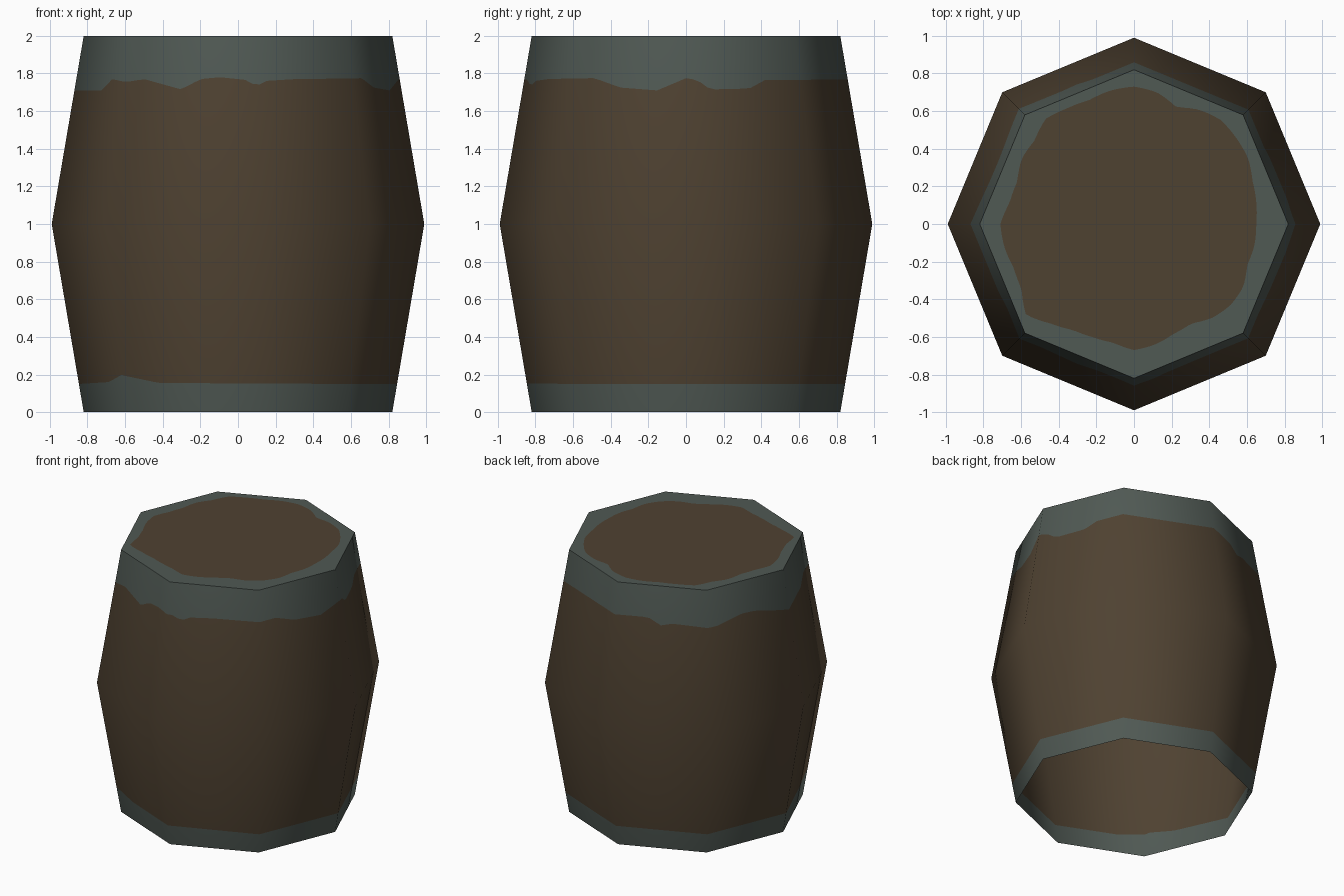
import bpy, bmesh, math
from mathutils import Vector

if "Cube" in bpy.data.objects:
    bpy.data.objects.remove(bpy.data.objects["Cube"])

SIDES, SUB = 8, 16
COLS = SIDES * SUB
R_END, R_MID = 0.82, 0.99


def material(name, rgb):
    m = bpy.data.materials.new(name)
    m.diffuse_color = (*rgb, 1)
    m.use_nodes = True
    m.node_tree.nodes["Principled BSDF"].inputs["Base Color"].default_value = m.diffuse_color
    return m


wood = material("dark wood", (0.078, 0.054, 0.031))
iron = material("grey green iron", (0.080, 0.100, 0.088))


def lerp_table(table, t):
    for (a, va), (b, vb) in zip(table, table[1:]):
        if a <= t <= b:
            return va + (vb - va) * (t - a) / (b - a)
    return table[-1][1]


# ragged hoop edges: (facet position around the barrel, height)
UPPER = [(0, 1.71), (.56, 1.71), (.76, 1.77), (1.03, 1.755), (1.18, 1.77), (1.51, 1.715),
         (1.67, 1.77), (1.84, 1.78), (2.08, 1.765), (2.16, 1.73), (2.23, 1.76), (2.5, 1.77),
         (3.2, 1.775), (3.43, 1.725), (3.75, 1.71), (4, 1.775), (4.1, 1.765), (4.21, 1.715),
         (4.55, 1.72), (4.69, 1.765), (6.36, 1.77), (6.5, 1.72), (6.62, 1.74), (7.12, 1.73),
         (7.42, 1.77), (7.6, 1.765), (7.83, 1.73), (8, 1.71)]
LOWER = [(0, .15), (.65, .16), (.95, .20), (1.3, .155), (3, .15), (8, .15)]
# radius of the wooden lid patch every 10 degrees
LID = [.65, .66, .67, .70, .71, .72, .70, .66, .71, .73, .72, .70, .71, .73, .69, .69, .66, .67,
       .71, .70, .68, .69, .75, .69, .65, .64, .64, .67, .65, .62, .61, .65, .67, .67, .64, .65]


def ring_point(t, z):
    """Point on the octagonal barrel at facet position t and height z."""
    r = R_END + (R_MID - R_END) * (1 - abs(z - 1))
    i, f = int(t), t - int(t)
    c = [Vector((math.cos(a), math.sin(a), 0)) * r
         for a in (math.pi + math.tau * k / SIDES for k in (i, i + 1))]
    return c[0].lerp(c[1], f) + Vector((0, 0, z))


def make_object(name, bm):
    me = bpy.data.meshes.new(name)
    bm.to_mesh(me)
    bm.free()
    me.materials.append(wood)
    me.materials.append(iron)
    ob = bpy.data.objects.new(name, me)
    bpy.context.collection.objects.link(ob)
    return ob


# barrel wall, open underneath, with a hoop at each end
bm = bmesh.new()
cols = []
for k in range(COLS):
    t = k / SUB
    zs = (0, lerp_table(LOWER, t), 1, lerp_table(UPPER, t), 2)
    cols.append([bm.verts.new(ring_point(t, z)) for z in zs])
for k in range(COLS):
    a, b = cols[k], cols[(k + 1) % COLS]
    for j in range(4):
        f = bm.faces.new((a[j], b[j], b[j + 1], a[j + 1]))
        f.smooth = True
        f.material_index = 1 if j in (0, 3) else 0
wall = make_object("barrel_wall", bm)
# round shading carried across the eight flat facets
normals = []
for v in wall.data.vertices:
    n = Vector((v.co.x, v.co.y, 0)).normalized()
    n.z = (R_MID - R_END) * (v.co.z - 1)
    normals.append(n.normalized())
wall.data.normals_split_custom_set_from_vertices(normals)

# flat lid: wooden patch inside an iron rim
bm = bmesh.new()
centre = bm.verts.new((0, 0, 2))
rim, patch = [], []
for k in range(COLS):
    p = ring_point(k / SUB, 2)
    u = (math.degrees(math.atan2(p.y, p.x)) % 360) / 10
    i = int(u)
    r = LID[i % 36] + (LID[(i + 1) % 36] - LID[i % 36]) * (u - i)
    d = Vector((p.x, p.y, 0)).normalized() * r
    rim.append(bm.verts.new(p))
    patch.append(bm.verts.new((d.x, d.y, 2)))
for k in range(COLS):
    n = (k + 1) % COLS
    bm.faces.new((rim[k], rim[n], patch[n], patch[k])).material_index = 1
    bm.faces.new((patch[k], patch[n], centre)).material_index = 0
make_object("barrel_lid", bm)
